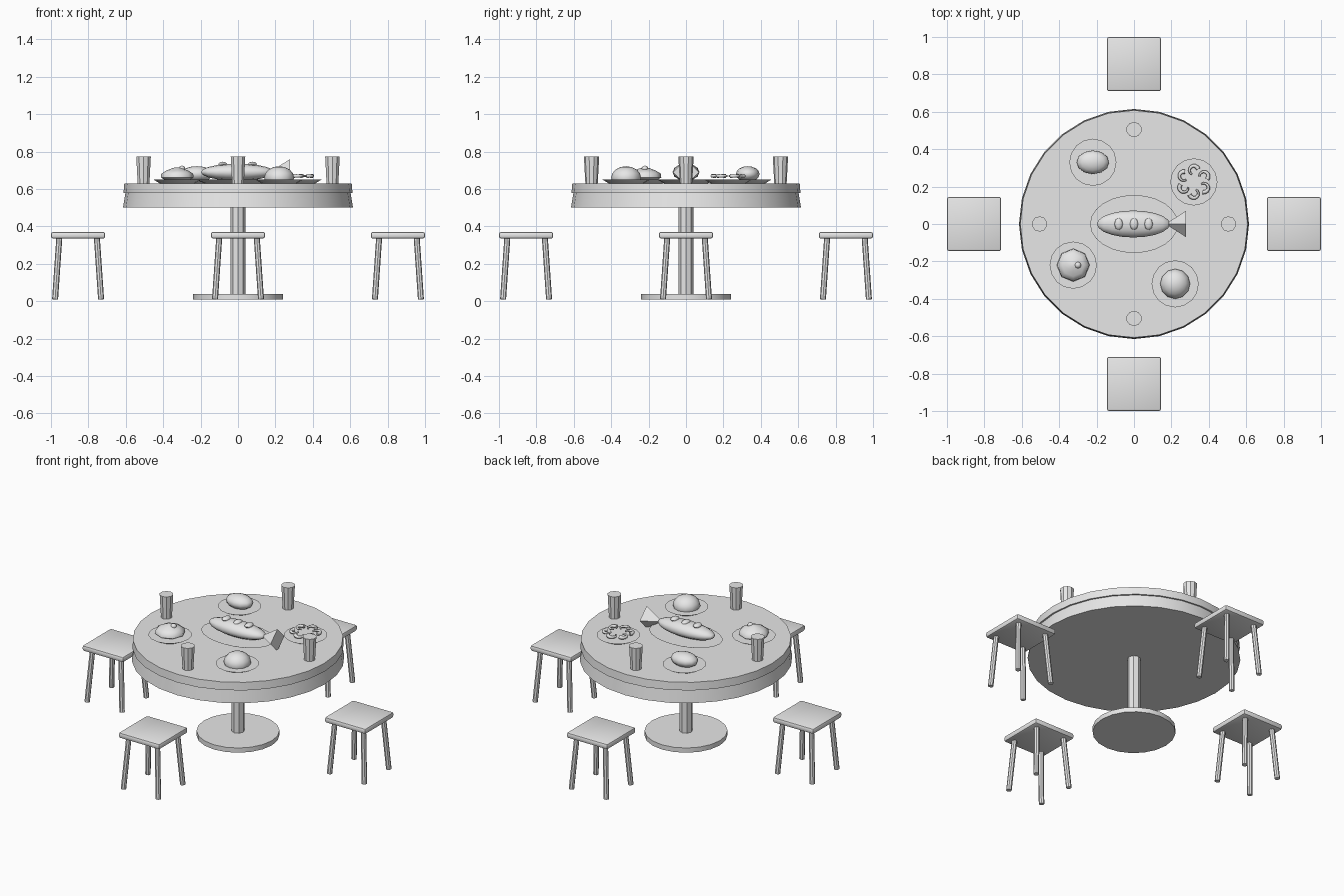
import bpy, bmesh, math
from mathutils import Vector, Matrix

if "Cube" in bpy.data.objects:
    bpy.data.objects.remove(bpy.data.objects["Cube"], do_unlink=True)

grey = bpy.data.materials.new("light_grey")
grey.use_nodes = True
grey.diffuse_color = (0.8, 0.8, 0.8, 1)
grey.node_tree.nodes["Principled BSDF"].inputs["Base Color"].default_value = (0.8, 0.8, 0.8, 1)


def finish(name, bm, angle=35):
    """Turn a bmesh into a named object, smooth up to the given angle."""
    bmesh.ops.recalc_face_normals(bm, faces=bm.faces)
    mesh = bpy.data.meshes.new(name)
    bm.to_mesh(mesh)
    bm.free()
    mesh.materials.append(grey)
    obj = bpy.data.objects.new(name, mesh)
    bpy.context.collection.objects.link(obj)
    bpy.ops.object.select_all(action="DESELECT")
    obj.select_set(True)
    bpy.context.view_layer.objects.active = obj
    if angle:
        bpy.ops.object.shade_smooth_by_angle(angle=math.radians(angle))
    return obj


def frustum(name, start, end, r1, r2, sides, scale=(1, 1, 1), angle=35):
    """Tapered round bar between two points."""
    start, end = Vector(start), Vector(end)
    axis = end - start
    bm = bmesh.new()
    bmesh.ops.create_cone(bm, cap_ends=True, segments=sides, radius1=r1, radius2=r2, depth=axis.length)
    turn = Vector((0, 0, 1)).rotation_difference(axis).to_matrix().to_4x4()
    bm.transform(Matrix.Translation((start + end) / 2) @ turn @ Matrix.Diagonal((*scale, 1)))
    return finish(name, bm, angle)


def ellipsoid(name, centre, size, segments=12, rings=8, turn=None):
    bm = bmesh.new()
    bmesh.ops.create_uvsphere(bm, u_segments=segments, v_segments=rings, radius=1)
    bm.transform(Matrix.Translation(centre) @ Matrix.Diagonal((*size, 1)) @ (turn or Matrix()))
    return finish(name, bm, 60)


def lathe(name, centre, profile, sides, angle=60):
    """Spin (radius, height) points about the vertical."""
    bm = bmesh.new()
    rows = []
    for r, z in profile:
        rows.append([bm.verts.new((centre[0] + r * math.cos(math.tau * i / sides),
                                   centre[1] + r * math.sin(math.tau * i / sides), z))
                     for i in range(sides)])
    for a, b in zip(rows, rows[1:]):
        for i in range(sides):
            j = (i + 1) % sides
            bm.faces.new((a[i], a[j], b[j], b[i]))
    bm.faces.new(rows[0])
    bm.faces.new(rows[-1])
    return finish(name, bm, angle)


def prawn(name, centre, heading):
    """Curled, tapering tube."""
    curve = bpy.data.curves.new(name, "CURVE")
    curve.dimensions = "3D"
    curve.bevel_depth = 0.012
    curve.bevel_resolution = 1
    curve.use_fill_caps = True
    spline = curve.splines.new("POLY")
    count = 9
    spline.points.add(count - 1)
    for i, p in enumerate(spline.points):
        t = i / (count - 1)
        a = heading + math.radians(-115 + 230 * t)
        p.co = (centre[0] + 0.024 * math.cos(a), centre[1] + 0.024 * math.sin(a), centre[2], 1)
        p.radius = 1 - 0.6 * t
    curve.materials.append(grey)
    obj = bpy.data.objects.new(name, curve)
    bpy.context.collection.objects.link(obj)


# Table: thick disc over a slightly flared skirt, on a pedestal
frustum("table_skirt", (0, 0, 0.5), (0, 0, 0.59), 0.615, 0.6, 28)
frustum("table_top", (0, 0, 0.58), (0, 0, 0.63), 0.612, 0.608, 28)
frustum("pedestal", (0, 0, 0.03), (0, 0, 0.51), 0.039, 0.039, 8)
frustum("pedestal_base", (0, 0, 0.01), (0, 0, 0.04), 0.24, 0.24, 20)

# Four stools and four cups, one on each side
for side, (dx, dy) in {"left": (1, 0), "right": (-1, 0), "back": (0, 1), "front": (0, -1)}.items():
    cx, cy = dx * 0.855, dy * 0.855
    bm = bmesh.new()
    bmesh.ops.create_cube(bm, size=1)
    bm.transform(Matrix.Translation((cx, cy, 0.353)) @ Matrix.Diagonal((0.29, 0.29, 0.036, 1)))
    bmesh.ops.bevel(bm, geom=bm.edges[:], offset=0.012, segments=2, profile=0.5, affect="EDGES")
    finish(side + "_stool_seat", bm)
    for sx in (-1, 1):
        for sy in (-1, 1):
            frustum(side + "_stool_leg", (cx + sx * 0.123, cy + sy * 0.123, 0.01),
                    (cx + sx * 0.1, cy + sy * 0.1, 0.345), 0.016, 0.016, 8, angle=0)
    frustum(side + "_cup", (dx * 0.505, dy * 0.505, 0.628),
            (dx * 0.505, dy * 0.505, 0.775), 0.033, 0.041, 10, angle=0)

# Plates
bun, loaf, dumpling, prawns = (0.22, -0.32), (-0.22, 0.33), (-0.325, -0.22), (0.32, 0.225)
for label, (x, y) in (("bun", bun), ("loaf", loaf), ("dumpling", dumpling), ("prawn", prawns)):
    frustum(label + "_plate", (x, y, 0.628), (x, y, 0.65), 0.09, 0.126, 16)
frustum("fish_platter", (0, 0, 0.628), (0, 0, 0.652), 0.17, 0.235, 24, scale=(1, 0.66, 1))

# Food on the small plates
ellipsoid("bun", (*bun, 0.66), (0.08, 0.08, 0.062))
ellipsoid("loaf", (*loaf, 0.68), (0.087, 0.063, 0.042))
lathe("dumpling", dumpling, [(0.06, 0.645), (0.088, 0.662), (0.085, 0.682),
                             (0.06, 0.698), (0.03, 0.71), (0.01, 0.716)], 8)
ellipsoid("dumpling_knob", (dumpling[0] + 0.025, dumpling[1], 0.709), (0.018, 0.018, 0.016), 8, 6)
for k in range(6):
    a = math.tau * (k + 0.5) / 6
    prawn("prawn", (prawns[0] + 0.062 * math.cos(a), prawns[1] + 0.062 * math.sin(a), 0.67), a + 0.7)

# Fish with garnish slices and a four-sided tail
lengthwise = Matrix.Rotation(math.pi / 2, 4, "Y")
ellipsoid("fish_body", (-0.003, 0, 0.69), (0.195, 0.072, 0.046), 12, 10, lengthwise)
for x in (-0.082, 0, 0.078):
    ellipsoid("fish_garnish", (x, 0, 0.733), (0.023, 0.033, 0.013), 8, 6)
frustum("fish_tail", (0.278, 0, 0.69), (0.17, 0, 0.69), 0.07, 0.001, 4, angle=0)
